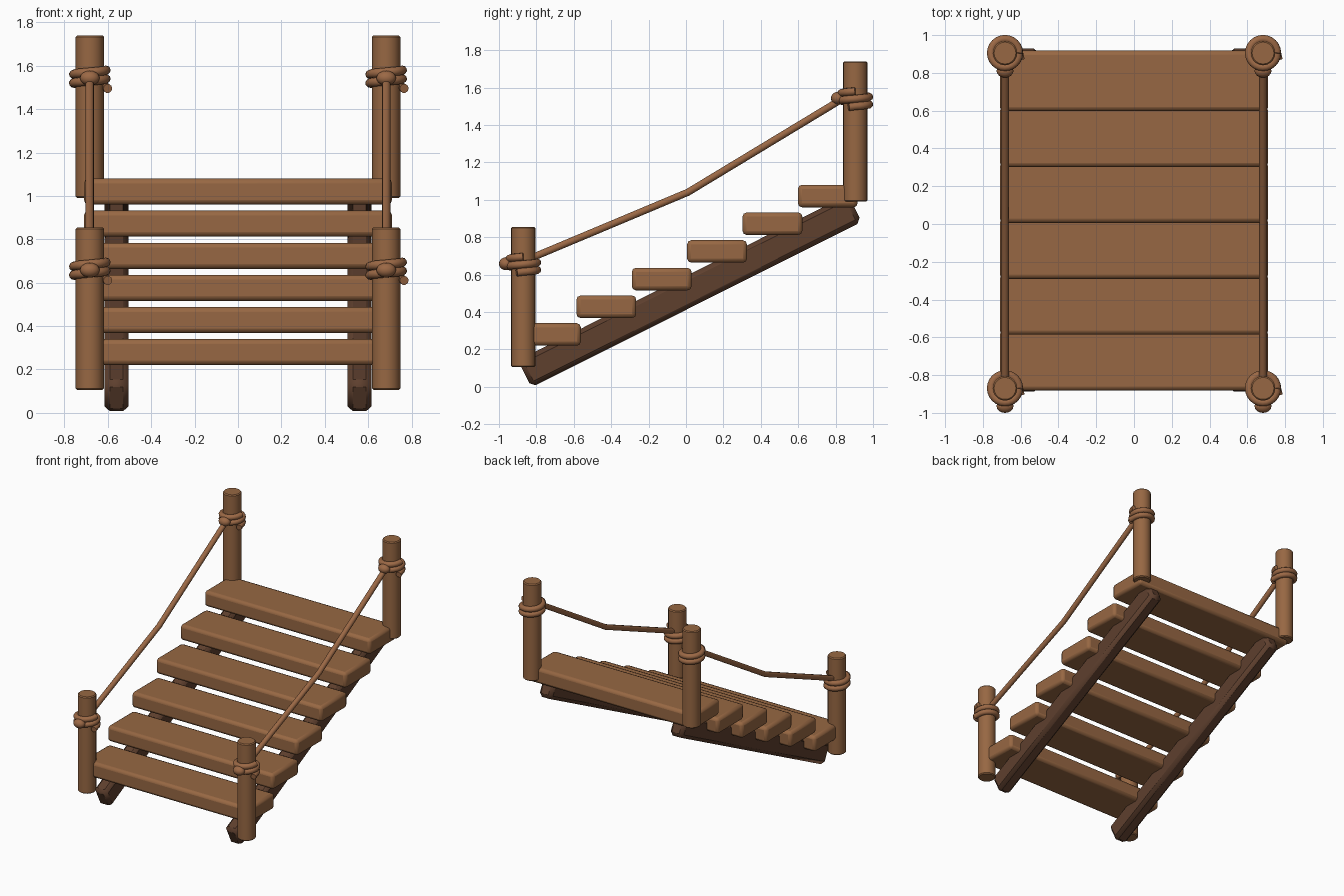
import bpy
import math
from mathutils import Vector

cube = bpy.data.objects.get("Cube")
if cube:
    bpy.data.objects.remove(cube, do_unlink=True)


def material(name, color):
    m = bpy.data.materials.new(name)
    m.use_nodes = True
    m.diffuse_color = color
    m.node_tree.nodes["Principled BSDF"].inputs["Base Color"].default_value = color
    return m


WOOD = material("warm wood", (0.31, 0.137, 0.056, 1))
DARK = material("dark wood", (0.112, 0.05, 0.027, 1))
ROPE = material("rope brown", (0.33, 0.14, 0.06, 1))


def finish(ob, name, mat, bevel=0, segments=1):
    """Name, colour, bevel and smooth the active object."""
    ob.name = name
    ob.data.materials.append(mat)
    if bevel:
        mod = ob.modifiers.new("soft edges", "BEVEL")
        mod.width = bevel
        mod.segments = segments
        mod.limit_method = "ANGLE"
        mod.angle_limit = math.radians(40)
    for p in ob.data.polygons if ob.type == "MESH" else []:
        p.use_smooth = True
    if ob.type == "MESH":
        bpy.ops.object.shade_smooth_by_angle(angle=math.radians(46))
    return ob


def box(name, center, size, mat, bevel, segments=1, tilt=0):
    bpy.ops.mesh.primitive_cube_add(size=1, location=center, rotation=(tilt, 0, 0))
    ob = bpy.context.object
    ob.scale = size
    bpy.ops.object.transform_apply(location=False, rotation=False, scale=True)
    return finish(ob, name, mat, bevel, segments)


def rope(name, points, radius):
    """A round rope along a list of points."""
    cu = bpy.data.curves.new(name, "CURVE")
    cu.dimensions = "3D"
    cu.bevel_depth = radius
    cu.bevel_resolution = 3
    cu.use_fill_caps = True
    sp = cu.splines.new("POLY")
    sp.points.add(len(points) - 1)
    for pt, co in zip(sp.points, points):
        pt.co = (*co, 1)
    sp.use_smooth = True
    ob = bpy.data.objects.new(name, cu)
    bpy.context.collection.objects.link(ob)
    return finish(ob, name, ROPE)


# Planks, rising to the back
for i in range(6):
    box(f"plank_{i + 1}", (0, -0.722 + 0.296 * i, 0.28 + 0.148 * i),
        (1.42, 0.32, 0.12), WOOD, 0.022, 2)

for side, s in (("left", 1), ("right", -1)):
    # Sloping beam under the planks
    box(f"{side}_beam", (s * 0.56, 0.02, 0.512), (0.112, 1.975, 0.162),
        DARK, 0.025, 1, math.atan2(0.88, 1.755))

    x = s * 0.683
    for end, y, base, tie in (("front", -0.87, 0.105, 0.655), ("back", 0.905, 0.99, 1.54)):
        # Post
        bpy.ops.mesh.primitive_cylinder_add(vertices=20, radius=0.065, depth=0.75,
                                            location=(x, y, base + 0.375))
        finish(bpy.context.object, f"{end}_{side}_post", WOOD, 0.007)

        # Two turns of rope around the post, with a loose end
        coil = [Vector((x + 0.083, y - 0.035, tie - 0.045))]
        for k in range(49):
            a = 4 * math.pi * k / 48
            coil.append(Vector((x + 0.075 * math.cos(a), y + 0.075 * math.sin(a),
                                tie - 0.04 + 0.08 * k / 48)))
        rope(f"{end}_{side}_coil", coil, 0.021)

        # Knot
        bpy.ops.mesh.primitive_uv_sphere_add(segments=16, ring_count=10, radius=1,
                                             location=(x, y - 0.094, tie + 0.003))
        knot = bpy.context.object
        knot.scale = (0.045, 0.036, 0.034)
        finish(knot, f"{end}_{side}_knot", ROPE)

    # Sagging hand rope
    rope(f"{side}_hand_rope", [Vector((x, -0.86, 0.675)), Vector((x, 0.01, 1.04)),
                               Vector((x, 0.87, 1.56))], 0.02)
